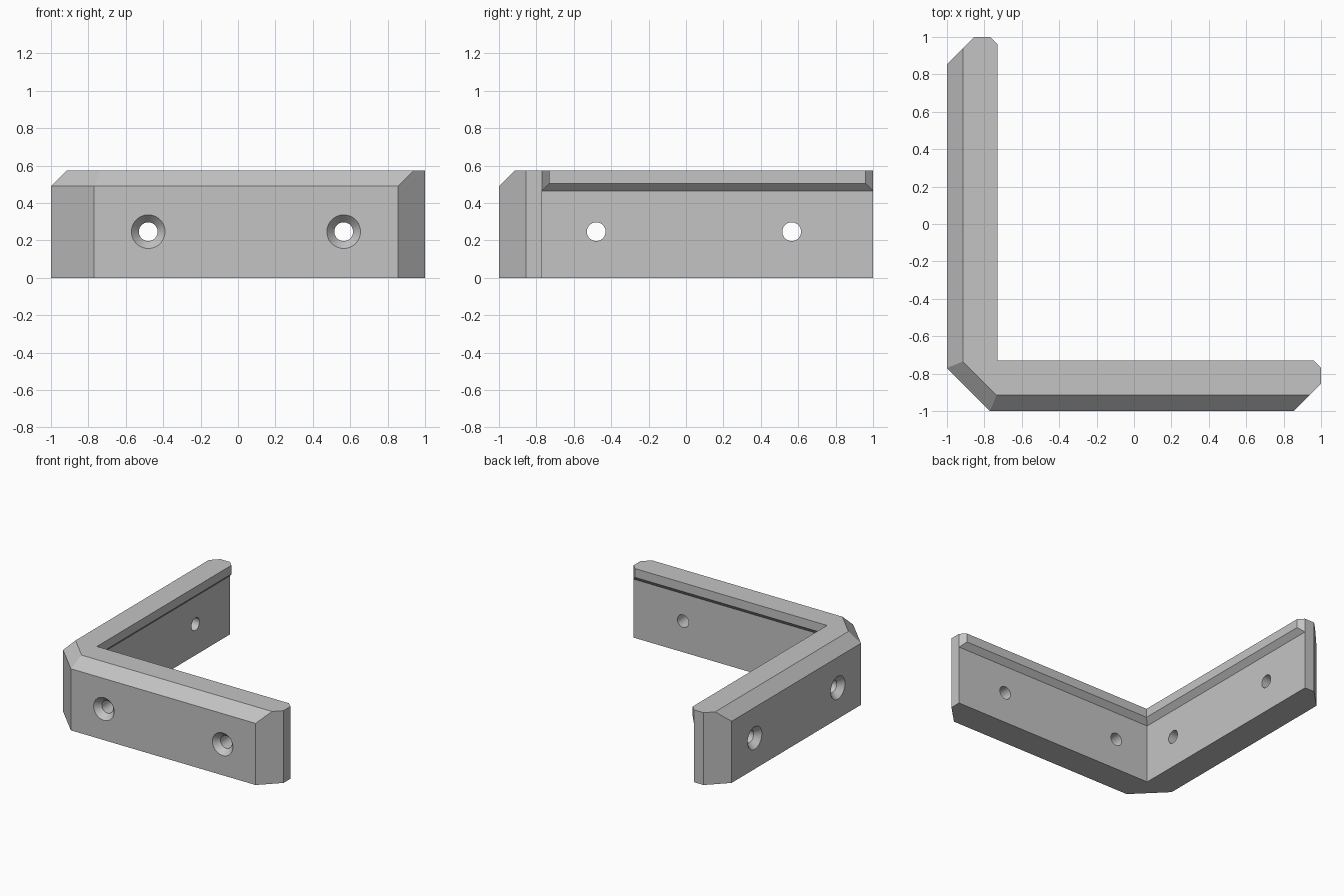
import bpy, bmesh, math

cube = bpy.data.objects.get("Cube")
if cube:
    bpy.data.objects.remove(cube, do_unlink=True)

OUT, INN, END = -1.0, -0.77, 1.0   # outer wall, inner wall, arm end
CUT = 0.145                        # outer chamfer at the arm ends

grey = bpy.data.materials.new("plain grey")
grey.use_nodes = True
colour = (0.55, 0.55, 0.55, 1)
grey.diffuse_color = colour
grey.node_tree.nodes["Principled BSDF"].inputs["Base Color"].default_value = colour


def finish(bm, name):
    bmesh.ops.recalc_face_normals(bm, faces=bm.faces)
    mesh = bpy.data.meshes.new(name)
    bm.to_mesh(mesh)
    bm.free()
    mesh.materials.append(grey)
    obj = bpy.data.objects.new(name, mesh)
    bpy.context.collection.objects.link(obj)
    return obj


def loft(bm, rings):
    """Join closed rings of points and cap both ends."""
    loops = [[bm.verts.new(p) for p in ring] for ring in rings]
    n = len(loops[0])
    for a, b in zip(loops, loops[1:]):
        for i in range(n):
            j = (i + 1) % n
            bm.faces.new((a[i], a[j], b[j], b[i]))
    bm.faces.new(loops[0])
    bm.faces.new(loops[-1])


def plan(z, bevel, lip):
    """L-shaped outline, symmetric about the diagonal of the corner."""
    arm = [
        (INN + bevel * math.tan(math.pi / 8), OUT + bevel),
        (END - CUT + bevel, OUT + bevel),
        (END, OUT + CUT),
        (END, INN),
        (END - lip, INN + lip),
    ]
    other = [(y, x) for x, y in reversed(arm)]
    return [(x, y, z) for x, y in arm + [(INN + lip, INN + lip)] + other]


# Corner bracket: straight wall, inward lip and bevelled outer top edge
bm = bmesh.new()
loft(bm, [plan(0, 0, 0), plan(0.465, 0, 0), plan(0.49, 0, 0.025),
          plan(0.505, 0.015, 0.04), plan(0.575, 0.085, 0.04)])
bmesh.ops.remove_doubles(bm, verts=bm.verts, dist=0.0005)
bmesh.ops.dissolve_limit(bm, angle_limit=0.01, verts=bm.verts, edges=bm.edges)
bracket = finish(bm, "corner_bracket")

# Countersunk screw holes, two through each arm
bm = bmesh.new()
SEGS = 48
for along in (-0.48, 0.565):
    for swap in (False, True):
        rings = []
        for radius, depth in ((0.13, -0.045), (0.05, 0.045), (0.05, 0.3)):
            ring = []
            for k in range(SEGS):
                a = math.tau * k / SEGS
                x, y = along + radius * math.cos(a), OUT + depth
                z = 0.247 + radius * math.sin(a)
                ring.append((y, x, z) if swap else (x, y, z))
            rings.append(ring)
        loft(bm, rings)
cutter = finish(bm, "screw_hole_cutter")
cutter.hide_render = True

# Cut the holes
bpy.ops.object.select_all(action='DESELECT')
bracket.select_set(True)
bpy.context.view_layer.objects.active = bracket
mod = bracket.modifiers.new("screw holes", 'BOOLEAN')
mod.operation = 'DIFFERENCE'
mod.solver = 'EXACT'
mod.object = cutter
bpy.ops.object.modifier_apply(modifier=mod.name)
bpy.data.objects.remove(cutter, do_unlink=True)

bpy.ops.object.shade_smooth_by_angle(angle=math.radians(20))
